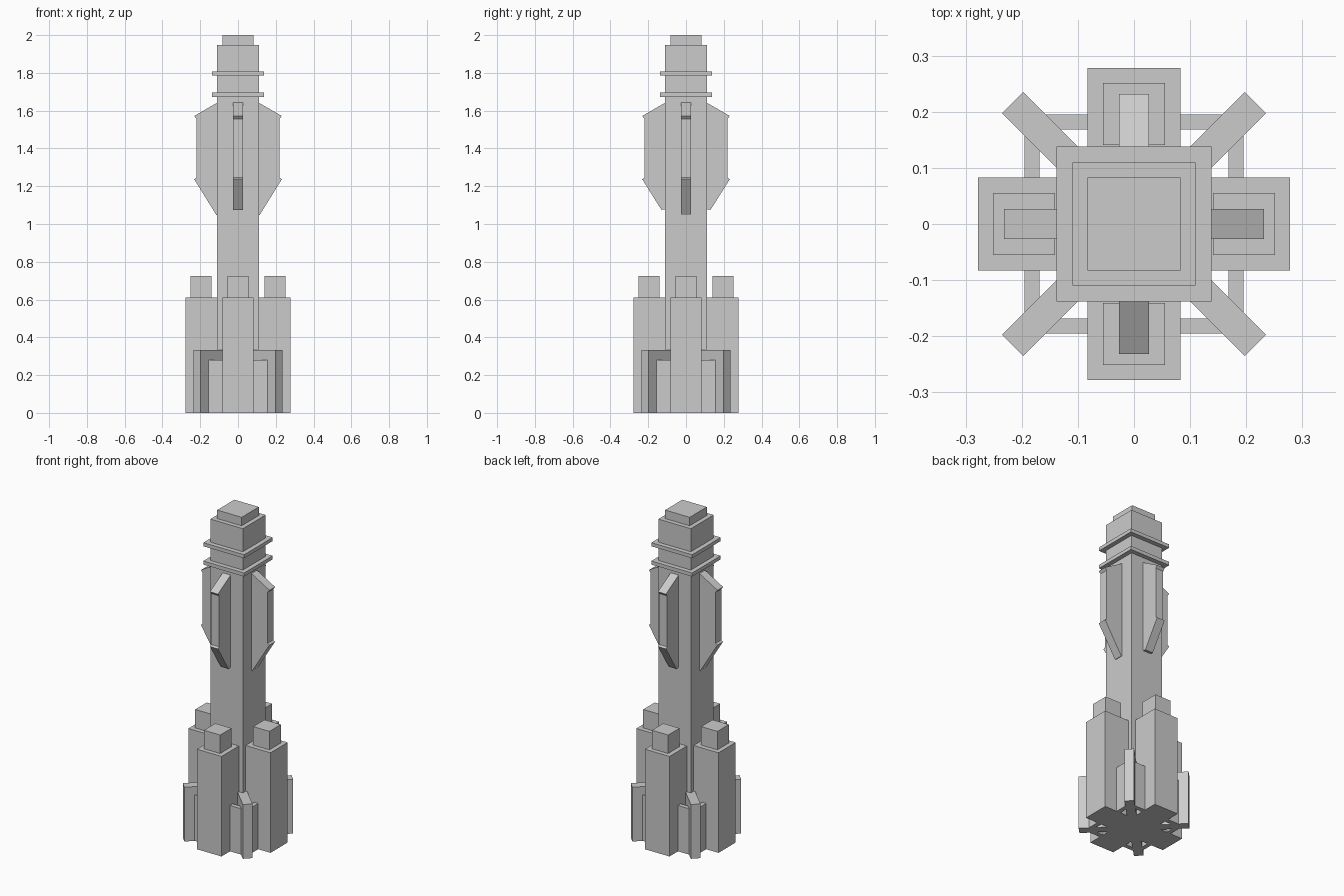
import bpy
import bmesh
from math import pi
from mathutils import Matrix

cube = bpy.data.objects.get("Cube")
if cube:
    bpy.data.objects.remove(cube, do_unlink=True)

grey = bpy.data.materials.new("plain_grey")
grey.use_nodes = True
colour = (0.6, 0.6, 0.6, 1)
grey.diffuse_color = colour
grey.node_tree.nodes["Principled BSDF"].inputs["Base Color"].default_value = colour


def extruded(name, profile, half_width, angle=0.0):
    """Plate from a (radius, height) profile, pointing outward at an angle about z."""
    bm = bmesh.new()
    face = bm.faces.new([bm.verts.new((r, -half_width, z)) for r, z in profile])
    out = bmesh.ops.extrude_face_region(bm, geom=[face])
    moved = [v for v in out["geom"] if isinstance(v, bmesh.types.BMVert)]
    bmesh.ops.translate(bm, verts=moved, vec=(0, 2 * half_width, 0))
    bmesh.ops.recalc_face_normals(bm, faces=bm.faces)
    bm.transform(Matrix.Rotation(angle, 4, "Z"))
    mesh = bpy.data.meshes.new(name)
    bm.to_mesh(mesh)
    bm.free()
    mesh.materials.append(grey)
    obj = bpy.data.objects.new(name, mesh)
    bpy.context.collection.objects.link(obj)


def block(name, r0, r1, half_width, z0, z1, angle=0.0):
    extruded(name, [(r0, z0), (r1, z0), (r1, z1), (r0, z1)], half_width, angle)


def square(name, half, z0, z1):
    block(name, -half, half, half, z0, z1)


# Central tower with collars and cap
square("tower", 0.11, 0, 1.948)
square("lower_collar", 0.138, 1.673, 1.695)
square("upper_collar", 0.138, 1.785, 1.807)
square("cap", 0.083, 1.948, 2.0)

for i, side in enumerate(("left", "back", "right", "front")):
    turn = i * pi / 2
    # Side booster with its nose block
    block(side + "_booster", 0.105, 0.278, 0.083, 0, 0.612, turn)
    block(side + "_booster_nose", 0.141, 0.251, 0.055, 0.612, 0.725, turn)
    # Upper fin with slightly overhanging slanted ends
    tip_r, tip_z = (0.115, 1.048) if i % 2 == 0 else (0.13, 1.075)
    extruded(side + "_upper_fin", [
        (0.1, tip_z + 0.005), (tip_r, tip_z), (0.232, 1.237), (0.22, 1.245),
        (0.22, 1.557), (0.232, 1.572), (0.11, 1.642), (0.1, 1.642)], 0.027, turn)
    # Brace linking the booster to its neighbouring corner fins
    block(side + "_brace", 0.168, 0.195, 0.168, 0, 0.28, turn)
    # Corner fin at the base
    block(side + "_corner_fin", 0.1, 0.306, 0.027, 0, 0.332, turn + pi / 4)
